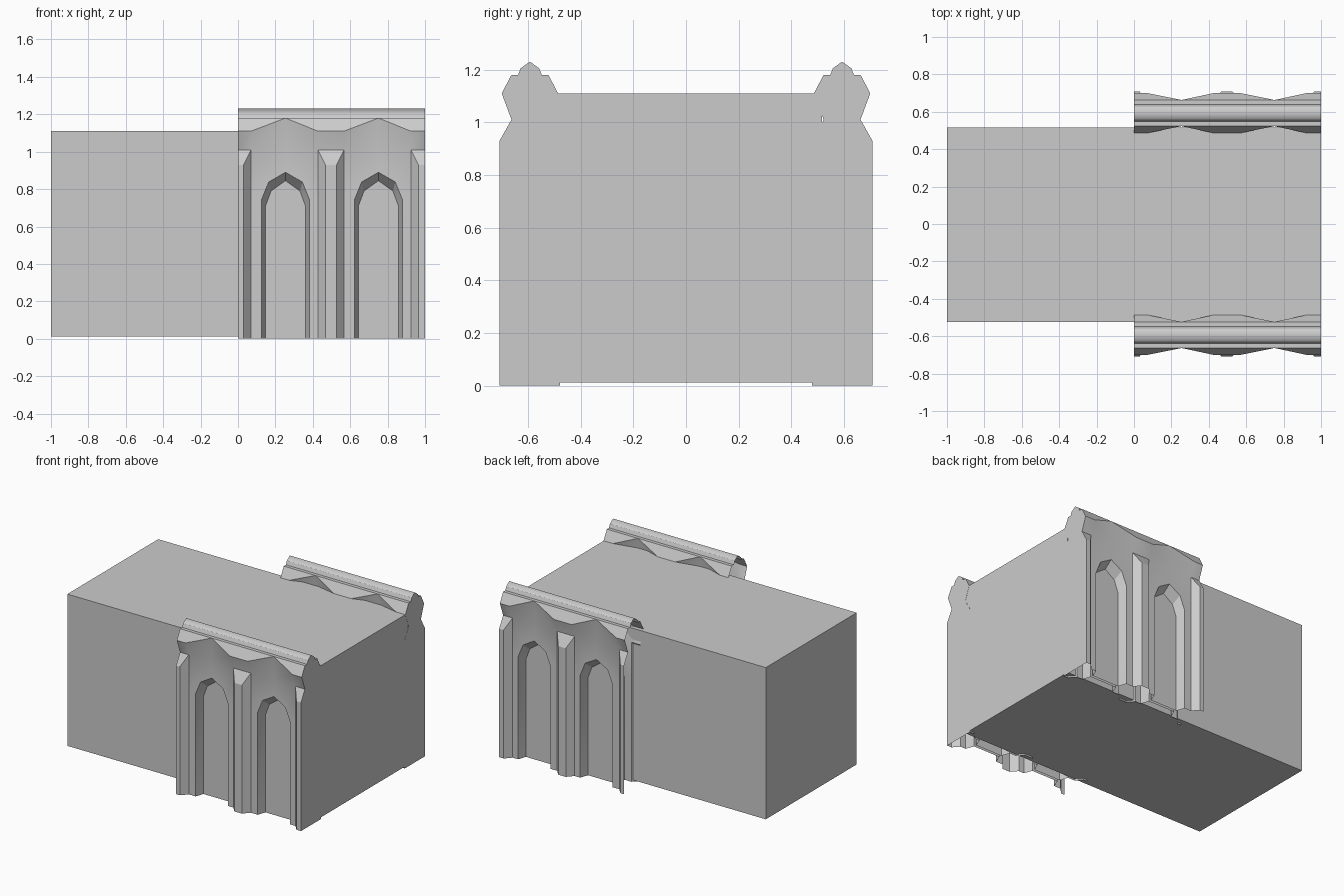
import bpy, bmesh, math

if "Cube" in bpy.data.objects:
    bpy.data.objects.remove(bpy.data.objects["Cube"])

stone = bpy.data.materials.new("plain grey stone")
stone.diffuse_color = (0.6, 0.6, 0.6, 1)
stone.use_nodes = True
stone.node_tree.nodes["Principled BSDF"].inputs["Base Color"].default_value = stone.diffuse_color

WALL, PIER, FLARE, PANEL = 0.07, 0.115, 0.107, 0.01   # depths out from the wall centre plane
PERIOD, ARCH_X = 0.497, 0.254
PIERS = [i * PERIOD for i in range(3)]
ARCHES = [ARCH_X, ARCH_X + PERIOD]
BASE, FRONT = 0.07, 0.03                               # pier half widths

bm = bmesh.new()


def face(*pts):
    """Add a face, dropping repeated points."""
    unique = list(dict.fromkeys(pts))
    if len(unique) > 2:
        bm.faces.new([bm.verts.new(p) for p in unique])


def strip(a, b):
    for i in range(len(a) - 1):
        face(a[i], a[i + 1], b[i + 1], b[i])


def arch(c, w, spring, sw, shoulder, apex, d):
    pts = [(-w, 0), (-w, spring), (-sw, shoulder), (0, apex),
           (sw, shoulder), (w, spring), (w, 0)]
    return [(c + x, d, z) for x, z in pts]


# bays: wall face around a pointed arch, splayed reveal and blind panel
for i, c in enumerate(ARCHES):
    xl, xr = PIERS[i] + BASE, PIERS[i + 1] - BASE
    border = [(x, WALL, z) for x, z in [(xl, 0), (xl, 0.74), (xl, 1.01), (c, 1.01),
                                        (xr, 1.01), (xr, 0.74), (xr, 0)]]
    outer = arch(c, 0.129, 0.742, 0.09, 0.838, 0.89, WALL)
    inner = arch(c, 0.108, 0.707, 0.077, 0.79, 0.845, PANEL)
    strip(border, outer)
    strip(outer, inner)
    face(*inner)

# piers with sloping sides and sloping tops, cut off at the wall ends
for p in PIERS:
    bl, br = max(0, p - BASE), min(1, p + BASE)
    fl, fr = max(0, p - FRONT), min(1, p + FRONT)
    for b, f in ((bl, fl), (br, fr)):
        if b != f:
            face((b, WALL, 0), (f, PIER, 0), (f, PIER, 0.93), (b, WALL, 1.01))
    face((fl, PIER, 0), (fr, PIER, 0), (fr, PIER, 0.93), (fl, PIER, 0.93))
    face((fl, PIER, 0.93), (fr, PIER, 0.93), (br, WALL, 1.01), (bl, WALL, 1.01))

# flared band that dies out above each arch
xs = sorted([0, 1] + ARCHES + [PIERS[0] + BASE, PIERS[1] - BASE, PIERS[1] + BASE,
                               PIERS[2] - BASE])
low = [(x, WALL, 1.01) for x in xs]
lip = [(x, WALL, 1.18) if x in ARCHES else (x, FLARE, 1.11) for x in xs]
top = [(x, WALL, 1.18) for x in xs]
strip(low, lip)
strip(lip, top)

# rounded coping on top
coping = [(WALL, 1.18), (0.045, 1.18), (0.035, 1.205), (0, 1.23)]
for (d0, z0), (d1, z1) in zip(coping, coping[1:]):
    cuts = xs if d0 == WALL else [0, 1]
    strip([(x, d0, z0) for x in cuts], [(x, d1, z1) for x in cuts])

# closed end at x = 1 (the other end and the underside stay open)
profile = [(0, 0), (PIER, 0), (PIER, 0.93), (WALL, 1.01), (FLARE, 1.11)] + coping
face(*[(1, d, z) for d, z in profile])

bmesh.ops.remove_doubles(bm, verts=bm.verts, dist=0.0005)
bmesh.ops.recalc_face_normals(bm, faces=bm.faces)
if sum(f.normal.y * f.calc_area() for f in bm.faces) < 0:
    bmesh.ops.reverse_faces(bm, faces=bm.faces)
wall_mesh = bpy.data.meshes.new("arcade_wall")
bm.to_mesh(wall_mesh)
bm.free()
wall_mesh.materials.append(stone)
wall_mesh.shade_smooth()
wall_mesh.set_sharp_from_angle(angle=math.radians(28))

# the half wall is mirrored about its own centre plane, then used front and back
for name, y in (("front_arcade_wall", -0.593), ("back_arcade_wall", 0.593)):
    ob = bpy.data.objects.new(name, wall_mesh)
    ob.location.y = y
    bpy.context.collection.objects.link(ob)
    m = ob.modifiers.new("mirror", 'MIRROR')
    m.use_axis = (False, True, False)

# plain main block
bpy.ops.mesh.primitive_cube_add(size=1, location=(-0.0005, -0.004, 0.561))
block = bpy.context.object
block.name = "main_block"
block.scale = (1.999, 1.04, 1.098)
block.data.materials.append(stone)
